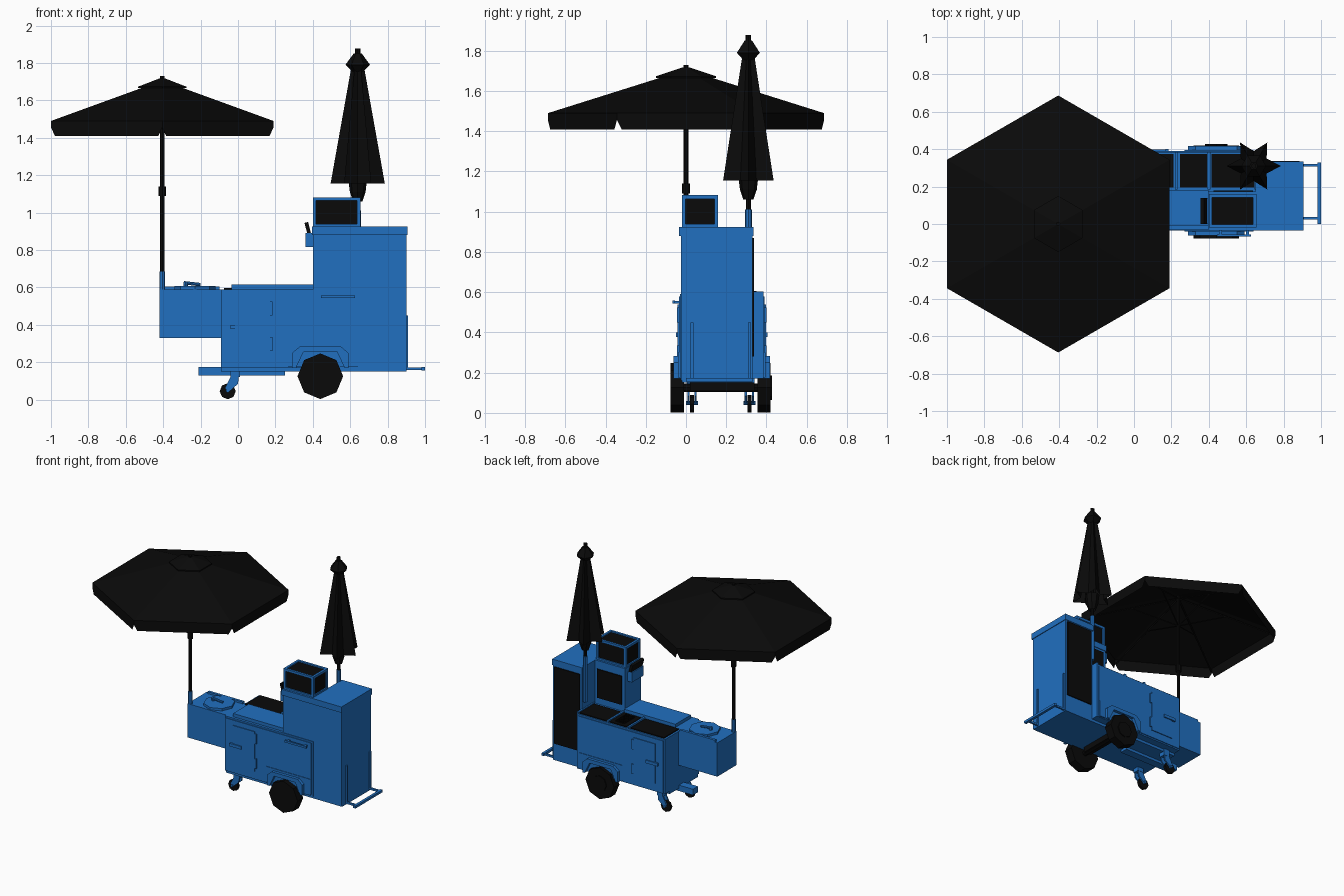
import bpy
import bmesh
from math import cos, sin, pi
from mathutils import Vector

default_cube = bpy.data.objects.get("Cube")
if default_cube:
    bpy.data.objects.remove(default_cube, do_unlink=True)


def make_material(name, colour):
    material = bpy.data.materials.new(name)
    material.use_nodes = True
    material.diffuse_color = (*colour, 1)
    material.node_tree.nodes["Principled BSDF"].inputs["Base Color"].default_value = (*colour, 1)
    return material


blue = make_material("blue paint", (.015, .16, .53))
black = make_material("black", (.003, .003, .003))


def finish(name, material, mesh_data):
    mesh = bpy.data.meshes.new(name)
    mesh_data.to_mesh(mesh)
    mesh_data.free()
    mesh.materials.append(material)
    part = bpy.data.objects.new(name, mesh)
    bpy.context.collection.objects.link(part)
    return part


def box(name, material, x, y, z):
    """Block between the limits given for each axis."""
    bm = bmesh.new()
    bmesh.ops.create_cube(bm, size=1)
    for vert in bm.verts:
        for axis, (low, high) in enumerate((x, y, z)):
            vert.co[axis] = high if vert.co[axis] > 0 else low
    return finish(name, material, bm)


def rod(name, material, start, end, radius, sides=8, end_radius=None):
    """Straight round bar between two points, optionally tapered."""
    start, end = Vector(start), Vector(end)
    direction = end - start
    bm = bmesh.new()
    bmesh.ops.create_cone(bm, cap_ends=True, segments=sides, radius1=radius,
                          radius2=radius if end_radius is None else end_radius,
                          depth=direction.length)
    turn = direction.to_track_quat("Z", "Y").to_matrix()
    for vert in bm.verts:
        vert.co = turn @ vert.co + (start + end) / 2
    return finish(name, material, bm)


def prism(name, material, outline, y):
    """Outline in the x-z plane, extruded along y."""
    bm = bmesh.new()
    face = bm.faces.new([bm.verts.new((px, y[0], pz)) for px, pz in outline])
    result = bmesh.ops.extrude_face_region(bm, geom=[face])
    for item in result["geom"]:
        if isinstance(item, bmesh.types.BMVert):
            item.co.y = y[1]
    bmesh.ops.recalc_face_normals(bm, faces=bm.faces)
    return finish(name, material, bm)


def lathe(name, material, centre, profile, sides, start=0, fold=1):
    """Spun profile of (radius, height); fold pulls in every second corner."""
    bm = bmesh.new()
    rings = []
    for radius, height in profile:
        ring = []
        for i in range(sides):
            reach = radius * (fold if i % 2 else 1)
            angle = start + 2 * pi * i / sides
            ring.append(bm.verts.new((centre[0] + reach * cos(angle),
                                      centre[1] + reach * sin(angle), height)))
        rings.append(ring)
    for lower, upper in zip(rings, rings[1:]):
        for i in range(sides):
            j = (i + 1) % sides
            bm.faces.new((lower[i], lower[j], upper[j], upper[i]))
    bm.faces.new(rings[-1])
    bmesh.ops.recalc_face_normals(bm, faces=bm.faces)
    return finish(name, material, bm)


# Main body, tall cabinet and the side sink box
box("body", blue, x=(-.09, .66), y=(-.03, .385), z=(.17, .59))
box("cabinet_front", blue, x=(.4, .66), y=(-.025, .17), z=(.16, .885))
box("cabinet_rear", blue, x=(.655, .9), y=(-.025, .33), z=(.16, .885))
box("cabinet_top_front", blue, x=(.395, .66), y=(-.035, .175), z=(.88, .925))
box("cabinet_top_rear", blue, x=(.65, .905), y=(-.035, .335), z=(.88, .925))
box("underframe", blue, x=(-.09, .9), y=(-.02, .33), z=(.15, .175))
box("sink_box", blue, x=(-.42, -.08), y=(-.015, .22), z=(.33, .59))
box("sink_back_rim", blue, x=(-.4, -.1), y=(.2, .22), z=(.585, .605))
box("counter", blue, x=(-.035, .4), y=(-.01, .18), z=(.585, .615))
box("tow_beam", blue, x=(-.21, .25), y=(.155, .215), z=(.13, .175))

# Black doors on the rear faces
box("cabinet_back_door", black, x=(.67, .885), y=(.329, .338), z=(.28, .87))
box("oven_door", black, x=(.425, .635), y=(.169, .178), z=(.64, .86))

# Cooking tops with rims and grill bars
for low, high in ((-.075, .21), (.245, .39), (.415, .65)):
    box("cooking_top", black, x=(low, high), y=(.195, .375), z=(.585, .598))
for edge in (.228, .403, .655):
    box("cooking_divider", blue, x=(edge - .01, edge + .005), y=(.185, .385), z=(.585, .604))
for i in range(6):
    left = .28 + i * .014
    box("grill_bar", black, x=(left, left + .007), y=(.22, .35), z=(.59, .606))

# Sink lid and tap
rod("sink_lid", blue, (-.23, .1, .585), (-.23, .1, .608), .11)
rod("tap_post", blue, (-.28, .1, .6), (-.28, .1, .63), .012)
rod("tap_spout", blue, (-.29, .1, .625), (-.2, .1, .615), .009)

# Glazed box on the cabinet: a blue frame around black panes
box("display_panes", black, x=(.41, .645), y=(-.01, .15), z=(.925, 1.073))
for px in (.4, .637):
    for py in (-.02, .142):
        box("display_post", blue, x=(px, px + .018), y=(py, py + .018), z=(.92, 1.082))
for pz in (.92, 1.064):
    for py in (-.02, .142):
        box("display_rail", blue, x=(.4, .655), y=(py, py + .018), z=(pz, pz + .018))
    for px in (.4, .637):
        box("display_side_rail", blue, x=(px, px + .018), y=(-.02, .16), z=(pz, pz + .018))

# Control screen on the cabinet side
box("screen_bracket", blue, x=(.362, .4), y=(0, .14), z=(.815, .89))
prism("screen", black, ((.37, .89), (.39, .89), (.375, .95), (.355, .945)), y=(0, .14))

# Matching details on both long sides: outward is the direction away from the body
for face, outward in ((-.03, -1), (.385, 1)):
    def layer(inner, outer):
        return sorted((face + outward * inner, face + outward * outer))

    box("side_panel", blue, x=(-.08, .645), y=layer(-.01, .006), z=(.18, .578))
    box("side_door", blue, x=(-.015, .17), y=layer(0, .012), z=(.235, .54))
    for low in (.26, .45):
        box("hinge", blue, x=(.168, .185), y=layer(0, .015), z=(low, low + .075))
    box("door_latch", blue, x=(-.04, .06), y=layer(0, .02), z=(.377, .4))
    if outward < 0:
        box("grab_bar", blue, x=(.445, .625), y=layer(.025, .038), z=(.543, .558))
        for px in (.455, .6):
            box("grab_bar_mount", blue, x=(px, px + .015), y=layer(0, .03), z=(.545, .556))

    # Stepped wheel arch
    box("arch_plate", blue, x=(.27, .64), y=layer(0, .01), z=(.175, .3))
    prism("wheel_arch", blue, ((.29, .17), (.29, .25), (.33, .284), (.55, .284), (.59, .25),
                               (.59, .17), (.57, .17), (.53, .255), (.35, .255), (.31, .17)),
          y=layer(0, .032))

    # Road wheel with hub
    rod("tyre", black, (.44, layer(-.03, 0)[0], .125), (.44, layer(0, .035)[1], .125), .122) \
        if outward > 0 else \
        rod("tyre", black, (.44, face + .02, .125), (.44, face - .048, .125), .122)
    rod("hub", black, (.44, face, .125), (.44, face + outward * .042, .125), .06)

rod("axle", black, (.44, -.02, .125), (.44, .38, .125), .02)
box("axle_beam", black, x=(.41, .47), y=(.02, .34), z=(.11, .15))

# Swivel casters, push bar and its upright brackets
for py in (.03, .315):
    box("caster_mount", blue, x=(-.04, .01), y=(py - .025, py + .025), z=(.12, .172))
    for side in (-.018, .018):
        prism("caster_fork", blue, ((-.035, .13), (.005, .13), (0, .085), (-.05, .04), (-.07, .06)),
              y=(py + side - .005, py + side + .005))
    rod("caster_wheel", black, (-.055, py - .01, .045), (-.055, py + .01, .045), .043)
    rod("caster_pin", blue, (-.055, py - .03, .048), (-.055, py + .03, .048), .01)
    box("push_bar_arm", blue, x=(.88, .985), y=(py - .007, py + .007), z=(.158, .172))
    box("push_bar_bracket", blue, x=(.895, .91), y=(py - .007, py + .007), z=(.16, .45))
box("push_bar", blue, x=(.98, 1), y=(0, .33), z=(.156, .174))

# Open umbrella: hexagonal canopy, vent cap, hanging flaps, ribs and pole
post = Vector((-.405, 0, 0))
rim = .687
lathe("canopy", black, post, ((rim, 1.455), (rim, 1.49), (.02, 1.7)), sides=6, start=pi / 6)
lathe("vent_cap", black, post, ((.15, 1.665), (.15, 1.673), (.015, 1.718)), sides=6, start=pi / 6)
flaps = bmesh.new()
for i in range(6):
    ends = [Vector((rim * cos(a), rim * sin(a), 1.456)) + post
            for a in (pi / 6 + i * pi / 3, pi / 2 + i * pi / 3)]
    drop = Vector((0, 0, -.046))
    inset = (ends[1] - ends[0]) * .035
    corners = (ends[0], ends[1], ends[1] - inset + drop, ends[0] + inset + drop)
    flaps.faces.new([flaps.verts.new(corner) for corner in corners])
    outer = ends[0].lerp(post + Vector((0, 0, 1.48)), .02)
    hub_point = post + Vector((0, 0, 1.68))
    rod("canopy_rib", black, hub_point, outer, .006, sides=4)
    rod("canopy_strut", black, post + Vector((0, 0, 1.46)), hub_point.lerp(outer, .5), .005, sides=4)
finish("canopy_flaps", black, flaps)
rod("canopy_finial", black, post + Vector((0, 0, 1.7)), post + Vector((0, 0, 1.73)), .012)
rod("umbrella_pole", black, post + Vector((0, 0, .6)), post + Vector((0, 0, 1.7)), .012)
rod("pole_collar", black, post + Vector((0, 0, 1.09)), post + Vector((0, 0, 1.14)), .02)
rod("pole_sleeve", blue, post + Vector((0, 0, .34)), post + Vector((0, 0, .685)), .016)

# Folded umbrella: pleated cone with cap, tied lower end, pole and sleeve
fold_post = Vector((.64, .31, 0))
lathe("folded_canopy", black, fold_post, ((.145, 1.155), (.03, 1.8)), sides=12, fold=.55)
lathe("folded_cap", black, fold_post, ((.03, 1.755), (.066, 1.79), (.022, 1.85)), sides=6)
lathe("folded_end", black, fold_post, ((.025, 1.06), (.042, 1.11), (.05, 1.18)), sides=8)
rod("folded_finial", black, fold_post + Vector((0, 0, 1.84)), fold_post + Vector((0, 0, 1.878)), .014)
rod("folded_pole", black, fold_post + Vector((0, 0, .95)), fold_post + Vector((0, 0, 1.84)), .012)
rod("folded_sleeve", blue, fold_post + Vector((0, 0, .66)), fold_post + Vector((0, 0, 1.01)), .017)
